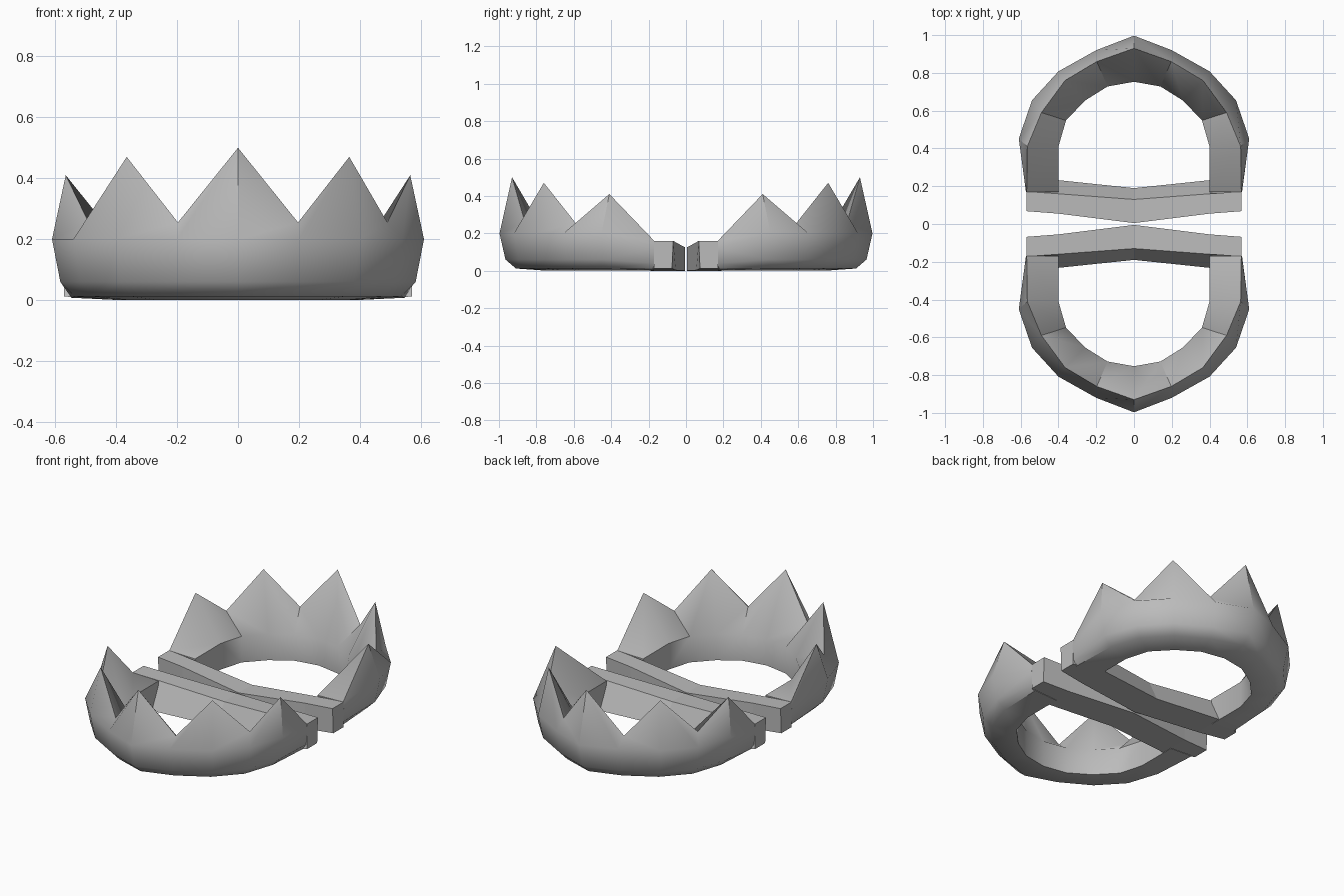
import bpy, bmesh, math

if "Cube" in bpy.data.objects:
    bpy.data.objects.remove(bpy.data.objects["Cube"])

# One plain metal colour
steel = bpy.data.materials.new("grey_steel")
steel.diffuse_color = (0.5, 0.5, 0.5, 1.0)
steel.use_nodes = True
steel.node_tree.nodes["Principled BSDF"].inputs["Base Color"].default_value = steel.diffuse_color

# Half-jaw stations from the middle tooth to the hinge end:
# outer x, y, z | ridge x, y, z | inner x, y
HALF = [
    ((0.00, 0.997, 0.20), (0.000, 0.93, 0.50), (0.00, 0.753)),
    ((0.20, 0.920, 0.20), (0.197, 0.86, 0.255), (0.14, 0.728)),
    ((0.40, 0.808, 0.20), (0.365, 0.76, 0.47), (0.26, 0.653)),
    ((0.54, 0.655, 0.20), (0.490, 0.59, 0.255), (0.36, 0.548)),
    ((0.61, 0.452, 0.20), (0.565, 0.41, 0.41), (0.40, 0.410)),
    ((0.572, 0.17, 0.12), (0.568, 0.17, 0.16), (0.40, 0.170)),
]

# Crossbar sections (x, then four y, z corners), swept from end to end
BAR = [
    (0.00, ((0.005, 0.0), (0.005, 0.125), (0.13, 0.125), (0.19, 0.0))),
    (0.40, ((0.055, 0.003), (0.055, 0.152), (0.16, 0.152), (0.232, 0.003))),
    (0.57, ((0.075, 0.012), (0.068, 0.16), (0.172, 0.16), (0.172, 0.012))),
]


def loft(name, sections, side, smooth):
    """Skin closed sections, cap both ends; side = -1 mirrors in y."""
    bm = bmesh.new()
    rows = [[bm.verts.new((x, y * side, z)) for x, y, z in s] for s in sections]
    n = len(rows[0])
    for a, b in zip(rows, rows[1:]):
        for i in range(n):
            j = (i + 1) % n
            bm.faces.new((a[i], a[j], b[j], b[i]))
    bm.faces.new(rows[0])
    bm.faces.new(rows[-1])
    bmesh.ops.recalc_face_normals(bm, faces=bm.faces)
    me = bpy.data.meshes.new(name)
    bm.to_mesh(me)
    bm.free()
    me.materials.append(steel)
    ob = bpy.data.objects.new(name, me)
    bpy.context.collection.objects.link(ob)
    if smooth:
        bpy.ops.object.select_all(action='DESELECT')
        ob.select_set(True)
        bpy.context.view_layer.objects.active = ob
        bpy.ops.object.shade_smooth_by_angle(angle=math.radians(42))
    return ob


def jaw_section(station, last):
    """Chamfered base, bulging outside, sharp ridge, upright inner wall."""
    (ox, oy, oz), ridge, (ix, iy) = station

    def inward(t, z):
        return (ox + (ix - ox) * t, oy + (iy - oy) * t, z)
    chamfer = inward(0.04, 0.04) if last else inward(0.13, 0.06)
    base = inward(0.15, 0.008) if last else inward(0.36, 0.012)
    return [base, chamfer, (ox, oy, oz), ridge, (ix, iy, 0.155), (ix, iy, 0.001)]


def mirrored(sections):
    """Add the left half to sections that run from the middle to the right."""
    left = [[(-x, y, z) for x, y, z in s] for s in sections[:0:-1]]
    return left + sections


jaw = mirrored([jaw_section(s, i == len(HALF) - 1) for i, s in enumerate(HALF)])
bar = mirrored([[(x, y, z) for y, z in pts] for x, pts in BAR])

# Two facing toothed jaws, each closed by a bent bar
for label, side in (("back", 1), ("front", -1)):
    loft(label + "_toothed_jaw", jaw, side, True)
    loft(label + "_crossbar", bar, side, False)
